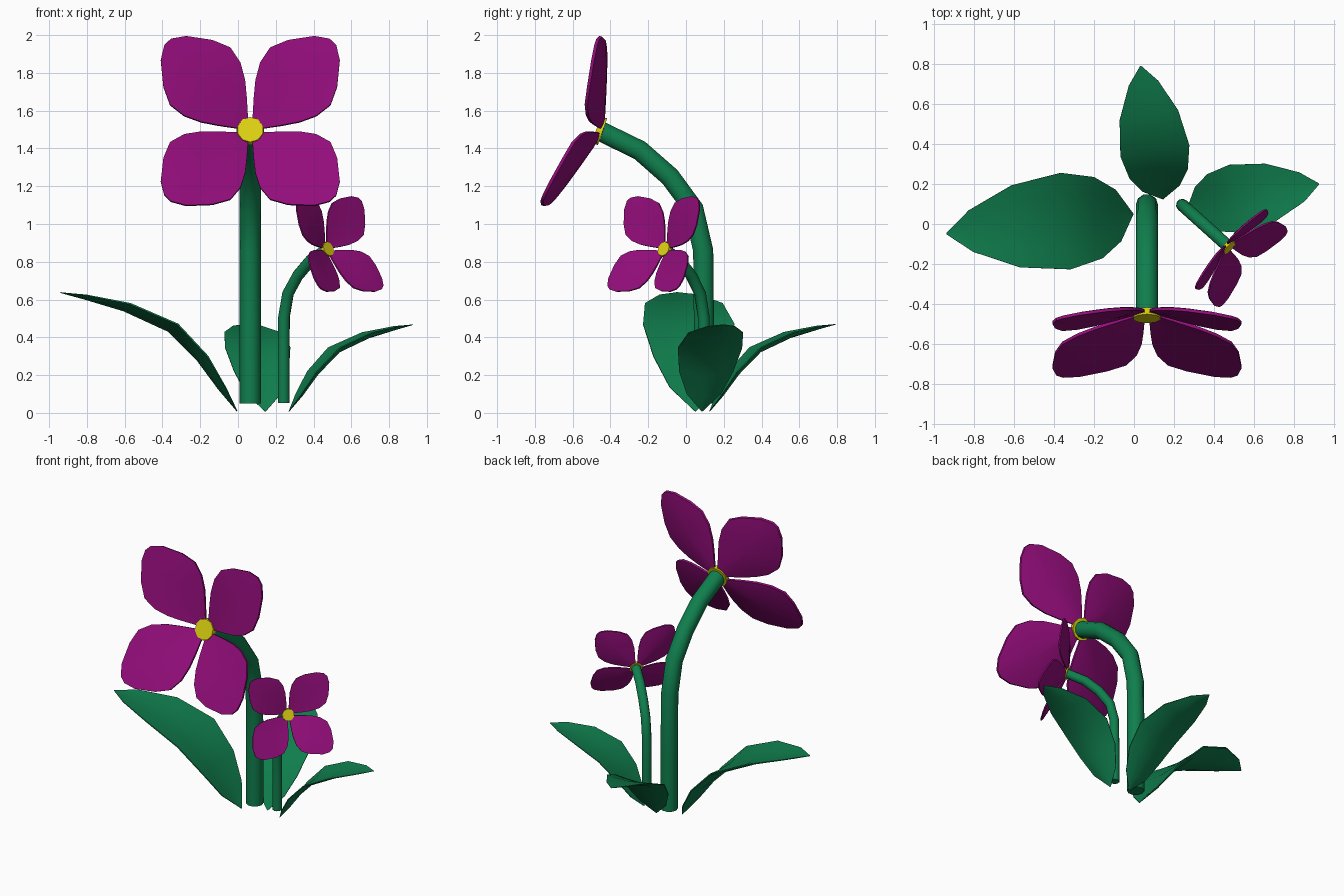
import bpy, bmesh, math
from mathutils import Vector, Matrix

if "Cube" in bpy.data.objects:
    bpy.data.objects.remove(bpy.data.objects["Cube"])


def material(name, rgb):
    m = bpy.data.materials.new(name)
    m.diffuse_color = (*rgb, 1)
    m.use_nodes = True
    m.node_tree.nodes["Principled BSDF"].inputs["Base Color"].default_value = m.diffuse_color
    return m


GREEN = material("leaf green", (0.005, 0.21, 0.075))
MAGENTA = material("petal magenta", (0.29, 0.004, 0.195))
YELLOW = material("centre yellow", (0.72, 0.64, 0.006))


def finish(name, bm, mat, matrix, angle=40):
    bmesh.ops.recalc_face_normals(bm, faces=bm.faces)
    me = bpy.data.meshes.new(name)
    bm.to_mesh(me)
    bm.free()
    me.materials.append(mat)
    ob = bpy.data.objects.new(name, me)
    bpy.context.collection.objects.link(ob)
    ob.matrix_world = matrix
    bpy.context.view_layer.objects.active = ob
    ob.select_set(True)
    bpy.ops.object.shade_smooth_by_angle(angle=math.radians(angle))
    ob.select_set(False)
    return ob


def bridge(bm, a, b):
    n = len(a)
    for i in range(n):
        bm.faces.new((a[i], a[(i + 1) % n], b[(i + 1) % n], b[i]))


# Flower plane: tilted slightly upward, facing the front
U = Vector((1, 0, 0))
V = Vector((0, 0.326, 0.945))
N = Vector((0, -0.945, 0.326))
HEAD = Vector((0, -0.54, 1.44))

# Half of a petal outline, mirrored over the diagonal for the other half
HALF = [(0.012, 0.07), (0.018, 0.17), (0.027, 0.26), (0.052, 0.35),
        (0.105, 0.425), (0.2, 0.46), (0.34, 0.474), (0.42, 0.455)]
OUTLINE = [(0.0, 0.0)] + HALF + [(b, a) for a, b in reversed(HALF)]
STEM = [(0, 0), (0, 0.42), (-0.004, 0.81), (-0.055, 1.03),
        (-0.18, 1.20), (-0.34, 1.34), (-0.537, 1.436)]


def stem(name, matrix, radius=0.056, sides=10):
    bm = bmesh.new()
    pts = [Vector((0, y, z)) for y, z in STEM]
    rings = []
    for i, p in enumerate(pts):
        t = (pts[min(i + 1, len(pts) - 1)] - pts[max(i - 1, 0)]).normalized()
        if i == len(pts) - 1:
            t = N
        side = t.cross(U)
        rings.append([bm.verts.new(p + radius * (math.cos(a) * U + math.sin(a) * side))
                      for a in [2 * math.pi * k / sides for k in range(sides)]])
    for a, b in zip(rings, rings[1:]):
        bridge(bm, a, b)
    bm.faces.new(rings[0])
    bm.faces.new(rings[-1])
    finish(name, bm, GREEN, matrix, 50)


def petal(name, matrix, quarter):
    # Cupped lens: concentric rings on a front and a back sheet
    bm = bmesh.new()
    ca, sa = math.cos(quarter * math.pi / 2), math.sin(quarter * math.pi / 2)
    mid = Vector((0.25, 0.25))

    def point(o, t, side):
        q = mid.lerp(Vector(o), t)
        w = 0.3 * q.length - 0.006
        w += side * (0.008 + 0.014 * (1 - t * t)) * min(1, q.length / 0.15 + 0.3)
        x, y = ca * q.x - sa * q.y, sa * q.x + ca * q.y
        return bm.verts.new(HEAD + x * U + y * V + w * N)

    rims = []
    for side in (1, -1):
        rings = [[point(o, t, side) for o in OUTLINE] for t in (1, 0.85, 0.45)]
        for a, b in zip(rings, rings[1:]):
            bridge(bm, a, b)
        c = point(mid, 0, side)
        r = rings[-1]
        for i in range(len(r)):
            bm.faces.new((r[i], r[(i + 1) % len(r)], c))
        rims.append(rings[0])
    bridge(bm, *rims)
    finish(name, bm, MAGENTA, matrix, 60)


def flower(prefix, loc, yaw, scale):
    m = Matrix.Translation(loc) @ Matrix.Rotation(yaw, 4, 'Z') @ Matrix.Scale(scale, 4)
    stem(prefix + "_stem", m)
    for k in range(4):
        petal(f"{prefix}_petal_{k + 1}", m, k)
    # Flat yellow centre
    bm = bmesh.new()
    bmesh.ops.create_cone(bm, cap_ends=True, segments=10, radius1=0.076,
                          radius2=0.07, depth=0.035)
    frame = Matrix((U, V, -U.cross(V) * -1)).transposed().to_4x4()
    finish(prefix + "_centre", bm, YELLOW, m @ Matrix.Translation(HEAD + 0.014 * N) @ frame)


# Leaf spine rows: distance out, height, half width
LEAF = [(0, 0.004, 0.004), (0.09, 0.12, 0.13), (0.2, 0.275, 0.205), (0.36, 0.435, 0.243),
        (0.6, 0.545, 0.207), (0.82, 0.605, 0.105), (0.94, 0.632, 0.004)]


def leaf(name, loc, angle, scale, rise=1.0):
    # Long shallow trough, thickest along the middle
    bm = bmesh.new()
    rings = []
    for i, (s, z, w) in enumerate(LEAF):
        p, q = LEAF[max(i - 1, 0)], LEAF[min(i + 1, len(LEAF) - 1)]
        nrm = Vector((p[1] - q[1], 0, q[0] - p[0])).normalized()
        c = Vector((s, 0, z))
        ring = []
        for k, side in ((-1, 0.3), (-0.55, 1), (0, 1), (0.55, 1), (1, 0.3),
                        (1, -0.3), (0.55, -1), (0, -1), (-0.55, -1), (-1, -0.3)):
            full = w / 0.243
            off = 0.035 * k * k * full + side * 0.013 * min(1, full + 0.15)
            ring.append(bm.verts.new(c + Vector((0, k * w, 0)) + nrm * off))
        rings.append(ring)
    for a, b in zip(rings, rings[1:]):
        bridge(bm, a, b)
    bm.faces.new(rings[0])
    bm.faces.new(rings[-1])
    m = (Matrix.Translation(loc) @ Matrix.Rotation(math.radians(angle), 4, 'Z')
         @ Matrix.Diagonal((scale, scale, scale * rise, 1)))
    finish(name, bm, GREEN, m, 50)


flower("tall_flower", (0.065, 0.095, 0.05), 0, 1)
flower("short_flower", (0.242, 0.095, 0.053), math.radians(48), 0.5625)

leaf("left_leaf", (-0.005, 0.05, 0.005), 186, 1)
leaf("right_leaf", (0.27, 0.085, 0.005), 10, 0.71, 1.03)
leaf("back_leaf", (0.145, 0.125, 0.005), 99.5, 0.72, 1.02)
